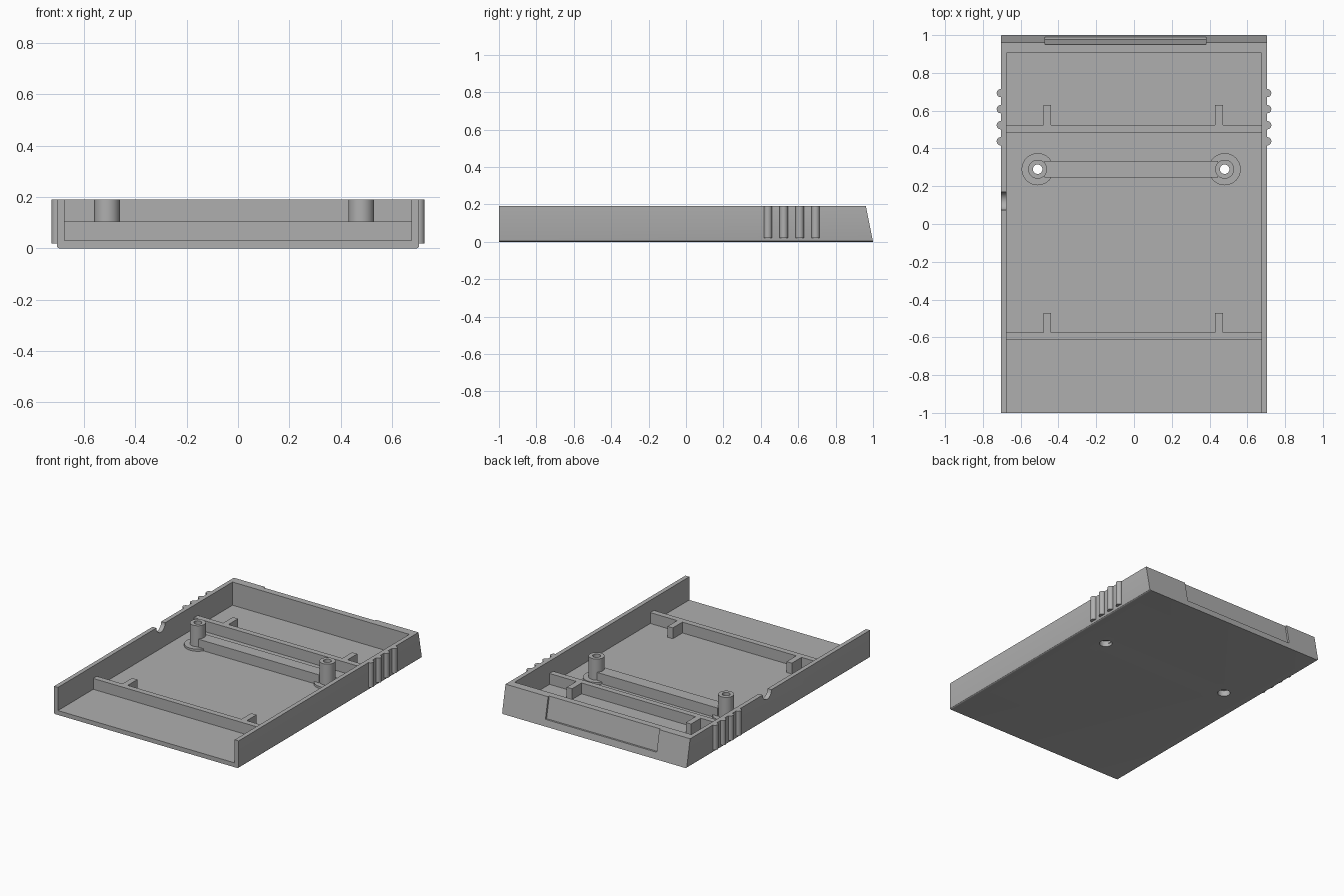
import bpy, bmesh, math
from mathutils import Matrix, Vector

cube = bpy.data.objects.get("Cube")
if cube:
    bpy.data.objects.remove(cube, do_unlink=True)

GREY = (0.43, 0.43, 0.43, 1)
mat = bpy.data.materials.new("plain grey plastic")
mat.use_nodes = True
mat.diffuse_color = GREY
mat.node_tree.nodes["Principled BSDF"].inputs["Base Color"].default_value = GREY

# Main dimensions
W, INNER, H, FLOOR = 0.705, 0.675, 0.19, 0.03
BACK_TOP = 0.962
BOSSES = {"right": -0.51, "left": 0.48}
BOSS_Y = 0.29


def make(name, bm):
    bmesh.ops.recalc_face_normals(bm, faces=bm.faces)
    me = bpy.data.meshes.new(name)
    bm.to_mesh(me)
    bm.free()
    me.materials.append(mat)
    ob = bpy.data.objects.new(name, me)
    bpy.context.collection.objects.link(ob)
    return ob


def box(name, x, y, z):
    bm = bmesh.new()
    bmesh.ops.create_cube(bm, size=1)
    for v in bm.verts:
        v.co = [r[0] if c < 0 else r[1] for c, r in zip(v.co, (x, y, z))]
    return make(name, bm)


def cylinder(name, centre, radius, length, axis="Z", segments=32):
    bm = bmesh.new()
    bmesh.ops.create_cone(bm, cap_ends=True, segments=segments, radius1=radius,
                          radius2=radius, depth=length)
    if axis == "X":
        bm.transform(Matrix.Rotation(math.pi / 2, 4, "Y"))
    bm.transform(Matrix.Translation(centre))
    return make(name, bm)


def extrude_side(name, profile, x0, x1):
    """Extrude a (y, z) outline along x."""
    bm = bmesh.new()
    face = bm.faces.new([bm.verts.new((x0, y, z)) for y, z in profile])
    new = bmesh.ops.extrude_face_region(bm, geom=[face])["geom"]
    bmesh.ops.translate(bm, vec=(x1 - x0, 0, 0),
                        verts=[g for g in new if isinstance(g, bmesh.types.BMVert)])
    return make(name, bm)


def lathe(name, profile, centre, steps=40):
    """Spin a closed (radius, z) outline about a vertical axis."""
    bm = bmesh.new()
    verts = [bm.verts.new((r, 0, z)) for r, z in profile]
    edges = [bm.edges.new((verts[i - 1], verts[i])) for i in range(len(verts))]
    bmesh.ops.spin(bm, geom=verts + edges, axis=(0, 0, 1), cent=(0, 0, 0),
                   angle=2 * math.pi, steps=steps)
    bmesh.ops.remove_doubles(bm, verts=bm.verts, dist=1e-4)
    bm.transform(Matrix.Translation(centre))
    return make(name, bm)


def activate(ob):
    bpy.ops.object.select_all(action="DESELECT")
    ob.select_set(True)
    bpy.context.view_layer.objects.active = ob


def cut(ob, cutter):
    mod = ob.modifiers.new("cut", "BOOLEAN")
    mod.operation, mod.solver, mod.object = "DIFFERENCE", "EXACT", cutter
    activate(ob)
    bpy.ops.object.modifier_apply(modifier=mod.name)
    bpy.data.objects.remove(cutter, do_unlink=True)


def smooth(ob):
    activate(ob)
    bpy.ops.object.shade_smooth_by_angle(angle=math.radians(30))


# Tray shell: sloped back end, rounded lower side edges
shell = extrude_side("tray_shell", [(-1, 0), (1, 0), (BACK_TOP, H), (-1, H)], -W, W)
bm = bmesh.new()
bm.from_mesh(shell.data)
low = [e for e in bm.edges if all(v.co.z < 0.001 for v in e.verts)
       and abs(e.verts[0].co.x - e.verts[1].co.x) < 0.001]
bmesh.ops.bevel(bm, geom=low, offset=0.01, segments=3, profile=0.5, affect="EDGES")
bm.to_mesh(shell.data)
bm.free()

# Hollow interior, open at the front and top
cut(shell, box("cavity_cutter", (-INNER, INNER), (-1.2, 0.905), (FLOOR, 0.4)))

# Shallow label recess following the sloped back
slope = Vector((BACK_TOP - 1, H)) / H


def back_y(z):
    return 1 + slope.x * z


z0, z1, depth = 0.045, 0.25, 0.013
recess = [(back_y(z0) - depth, z0), (back_y(z0) + 0.1, z0),
          (back_y(z1) + 0.1, z1), (back_y(z1) - depth, z1)]
cut(shell, extrude_side("label_cutter", recess, -0.47, 0.38))

# Rounded notch in the right wall
cut(shell, cylinder("notch_cutter", (-W + 0.01, 0.122, H), 0.048, 0.12, "X"))

# Screw holes through the floor
for x in BOSSES.values():
    cut(shell, cylinder("hole_cutter", (x, BOSS_Y, 0), 0.04, 0.2, segments=40))
smooth(shell)

# Screw bosses with a base flange and a counterbore
boss_profile = [(0.025, H), (0.05, H), (0.05, 0.045), (0.085, 0.045),
                (0.085, 0.01), (0.04, 0.01), (0.04, 0.04), (0.025, 0.04)]
for side, x in BOSSES.items():
    smooth(lathe("screw_boss_" + side, boss_profile, (x, BOSS_Y, 0)))

# Bar joining the bosses
box("boss_bar", (BOSSES["right"] + 0.035, BOSSES["left"] - 0.035),
    (BOSS_Y - 0.043, BOSS_Y + 0.043), (FLOOR - 0.01, 0.1))

# Cross ribs, each with two support tabs
for label, y in (("front", -0.615), ("back", 0.485)):
    box(label + "_cross_rib", (-INNER - 0.01, INNER + 0.01), (y, y + 0.04),
        (FLOOR - 0.01, 0.105))
    for side, x in (("right", -0.46), ("left", 0.45)):
        box(f"{label}_tab_{side}", (x - 0.02, x + 0.02), (y + 0.03, y + 0.145),
            (FLOOR - 0.01, 0.105))

# Finger grip ridges on both sides
for side, s in (("right", -1), ("left", 1)):
    for i in range(4):
        smooth(cylinder(f"grip_ridge_{side}_{i + 1}",
                        (s * W, 0.438 + 0.085 * i, (H + 0.02) / 2),
                        0.022, H - 0.02, segments=24))
